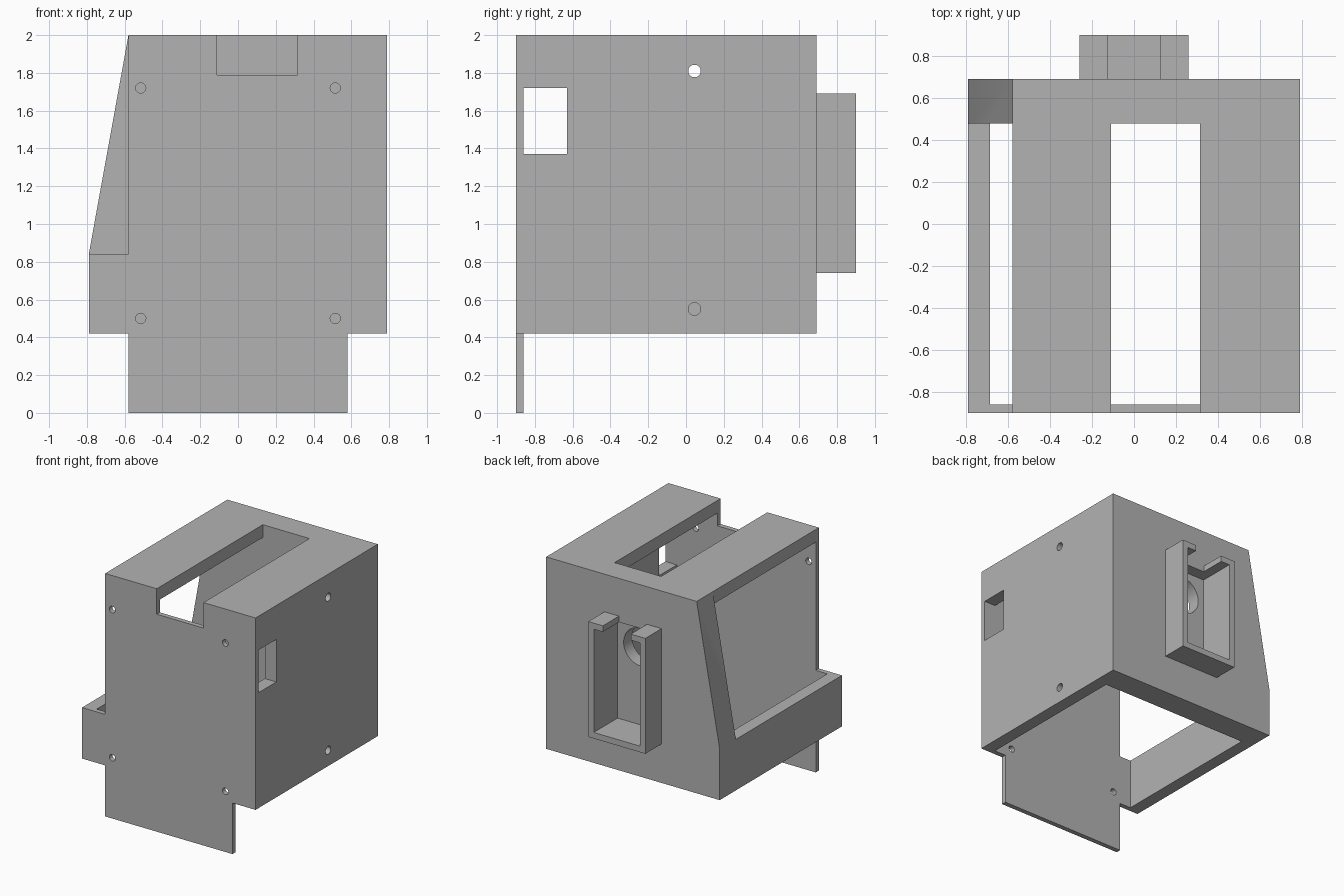
import bpy
import bmesh
from math import radians
from mathutils import Matrix, Vector

if "Cube" in bpy.data.objects:
    bpy.data.objects.remove(bpy.data.objects["Cube"], do_unlink=True)

grey = bpy.data.materials.new("plain_grey")
grey.use_nodes = True
grey.diffuse_color = (0.45, 0.45, 0.45, 1)
grey.node_tree.nodes["Principled BSDF"].inputs["Base Color"].default_value = grey.diffuse_color


def finish(name, bm):
    bmesh.ops.recalc_face_normals(bm, faces=bm.faces)
    mesh = bpy.data.meshes.new(name)
    bm.to_mesh(mesh)
    bm.free()
    mesh.materials.append(grey)
    obj = bpy.data.objects.new(name, mesh)
    bpy.context.collection.objects.link(obj)
    return obj


def extrude_y(name, profile, y0, y1):
    """Extrude an x-z outline from y0 to y1."""
    bm = bmesh.new()
    face = bm.faces.new([bm.verts.new((x, y0, z)) for x, z in profile])
    new = bmesh.ops.extrude_face_region(bm, geom=[face])["geom"]
    verts = [v for v in new if isinstance(v, bmesh.types.BMVert)]
    bmesh.ops.translate(bm, verts=verts, vec=(0, y1 - y0, 0))
    return finish(name, bm)


def box(name, x, y, z):
    corners = [(x[0], z[0]), (x[1], z[0]), (x[1], z[1]), (x[0], z[1])]
    return extrude_y(name, corners, *y)


def drill(name, centre, axis, radius, depth, sides=32):
    bm = bmesh.new()
    turn = Vector((0, 0, 1)).rotation_difference(Vector(axis)).to_matrix().to_4x4()
    bmesh.ops.create_cone(bm, cap_ends=True, segments=sides, radius1=radius,
                          radius2=radius, depth=depth,
                          matrix=Matrix.Translation(centre) @ turn)
    return finish(name, bm)


def combine(target, other, operation):
    """Apply a boolean and remove the helper."""
    mod = target.modifiers.new(operation, "BOOLEAN")
    mod.operation = operation
    mod.solver = "EXACT"
    mod.object = other
    bpy.context.view_layer.objects.active = target
    bpy.ops.object.modifier_apply(modifier=mod.name)
    bpy.data.objects.remove(other, do_unlink=True)


# Outer block with one sloping side
FRONT, BACK, INNER_FRONT, INNER_BACK = -0.9, 0.69, -0.86, 0.48
body = extrude_y("housing", [(-0.79, 0.42), (0.79, 0.42), (0.79, 2.0),
                             (-0.58, 2.0), (-0.79, 0.84)], FRONT, BACK)

# Hollow interior, open below
combine(body, box("interior", (-0.685, 0.685), (INNER_FRONT, INNER_BACK), (0.2, 1.895)), "DIFFERENCE")
# Open side above the low ledge
combine(body, box("side_opening", (-1, -0.58), (-1, INNER_BACK), (0.84, 2.2)), "DIFFERENCE")
# Long slot through the roof and the front notch
combine(body, box("roof_slot", (-0.11, 0.315), (-1, INNER_BACK), (1.79, 2.2)), "DIFFERENCE")
# Window in the side wall
combine(body, box("side_window", (0.6, 1), (INNER_FRONT, -0.63), (1.37, 1.72)), "DIFFERENCE")
# Tab hanging from the front plate
combine(body, box("front_tab", (-0.58, 0.58), (FRONT, INNER_FRONT), (0, 0.46)), "UNION")

# Screw holes in the front plate and the side wall
for x in (-0.515, 0.515):
    for z in (0.5, 1.72):
        combine(body, drill("front_hole", (x, -0.88, z), (0, 1, 0), 0.027, 0.2), "DIFFERENCE")
for z in (0.55, 1.81):
    combine(body, drill("side_hole", (0.74, 0.045, z), (1, 0, 0), 0.033, 0.3), "DIFFERENCE")

# Recess and round cable hole in the back wall
combine(body, box("recess", (-0.21, 0.21), (0.59, 1), (0.79, 1.64)), "DIFFERENCE")
combine(body, drill("cable_hole", (0, 0.55, 1.43), (0, 1, 0), 0.155, 0.4, 48), "DIFFERENCE")

# Channel bracket around the recess, with two lips at the top
half = [(0.26, 0.74), (0.26, 1.69), (0.127, 1.69), (0.127, 1.64), (0.21, 1.64), (0.21, 0.79)]
bracket = extrude_y("back_bracket", half + [(-x, z) for x, z in reversed(half)], BACK, 0.9)

# Smooth hole walls, sharp edges elsewhere
for obj in (body, bracket):
    bpy.ops.object.select_all(action="DESELECT")
    obj.select_set(True)
    bpy.context.view_layer.objects.active = obj
    bpy.ops.object.shade_smooth_by_angle(angle=radians(30))
